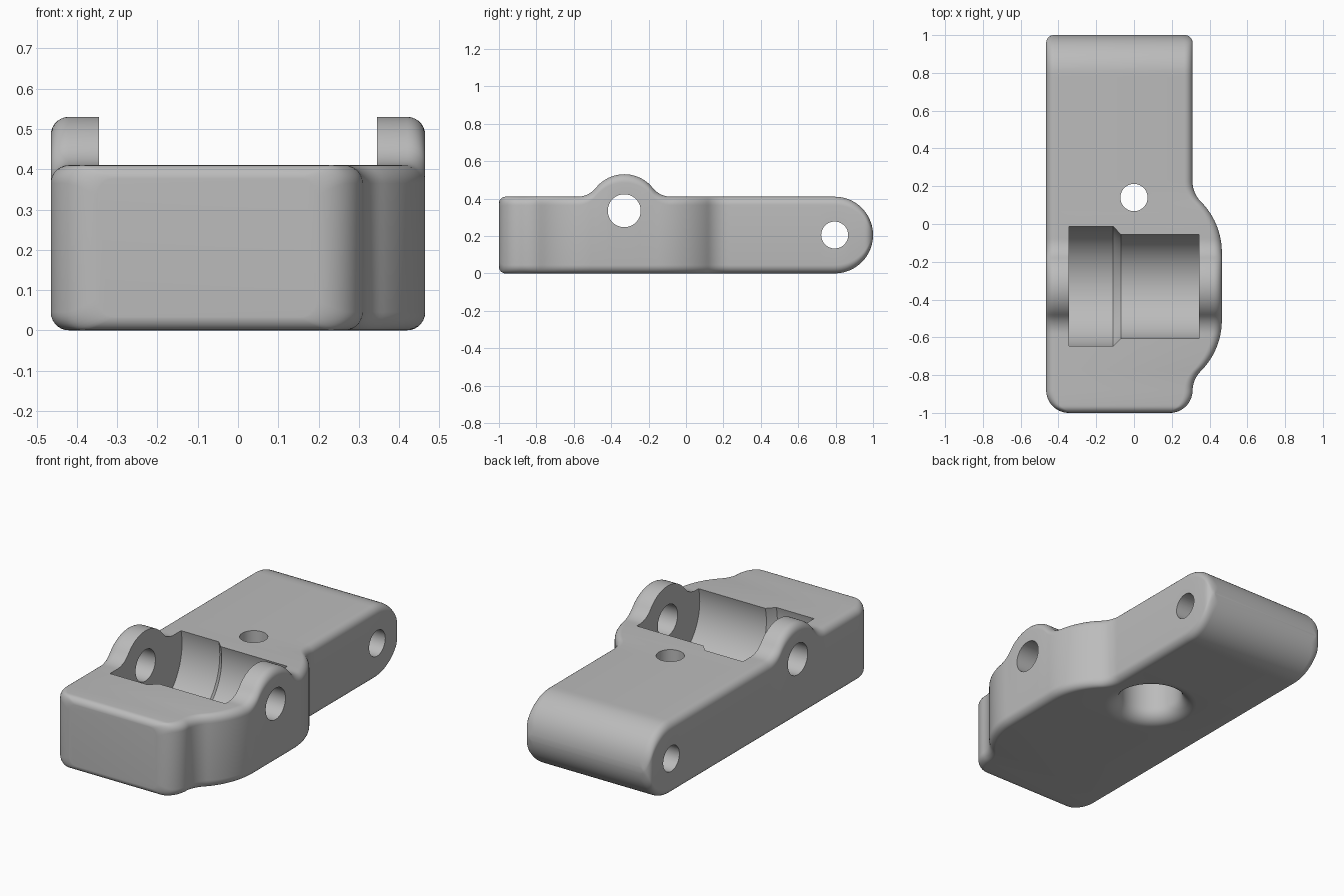
import bpy, bmesh
from math import sin, cos, pi, sqrt, acos

if "Cube" in bpy.data.objects:
    bpy.data.objects.remove(bpy.data.objects["Cube"])

grey = bpy.data.materials.new("plain_grey")
grey.use_nodes = True
grey.diffuse_color = (0.5, 0.5, 0.5, 1)
grey.node_tree.nodes["Principled BSDF"].inputs["Base Color"].default_value = (0.5, 0.5, 0.5, 1)

PIVOT_Y, PIVOT_Z = -0.33, 0.335
THICK, LEFT, RIGHT, EDGE = 0.41, -0.465, 0.31, 0.045
NOSE_R, FRONT_R, BACK_R = 0.205, 0.12, 0.04


def rounding(t, r):
    """Inset of a quarter-round at distance t from the end."""
    return r - sqrt(r * r - (r - t) ** 2) if t < r else 0.0


def bump(d, height, flat, big, small):
    """Height of a convex arc blended into the base by a concave fillet."""
    turn = acos(1 - height / (big + small))
    s = max(0.0, abs(d) - flat)
    if s < big * sin(turn):
        return height - big + sqrt(big * big - s * s)
    left = (big + small) * sin(turn) - s
    return small - sqrt(small * small - left * left) if left > 0 else 0.0


def make_object(name, rings):
    """Loft closed rings of points, capping both ends."""
    bm = bmesh.new()
    loops = [[bm.verts.new(p) for p in ring] for ring in rings]
    n = len(loops[0])
    for a, b in zip(loops, loops[1:]):
        for i in range(n):
            j = (i + 1) % n
            bm.faces.new((a[i], a[j], b[j], b[i]))
    bm.faces.new(loops[0])
    bm.faces.new(loops[-1])
    bmesh.ops.recalc_face_normals(bm, faces=bm.faces)
    mesh = bpy.data.meshes.new(name)
    bm.to_mesh(mesh)
    bm.free()
    mesh.materials.append(grey)
    obj = bpy.data.objects.new(name, mesh)
    bpy.context.collection.objects.link(obj)
    return obj


def section(y):
    """Rounded rectangle across the body at one station."""
    front, back = y + 1, 1 - y
    side = rounding(front, FRONT_R) + rounding(back, BACK_R)
    lift = rounding(front, 0.035) + rounding(back, NOSE_R)
    d = y - PIVOT_Y
    x0, x1 = LEFT + side, RIGHT - side + bump(d, 0.155, 0.18, 0.38, 0.15)
    z0, z1 = lift, THICK - lift + bump(d, 0.12, 0, 0.195, 0.125)
    r = min(EDGE, (z1 - z0) * 0.49)
    corners = ((x1 - r, z1 - r), (x0 + r, z1 - r), (x0 + r, z0 + r), (x1 - r, z0 + r))
    ring = []
    for k, (cx, cz) in enumerate(corners):
        for i in range(8):
            a = (k + i / 7) * pi / 2
            ring.append((cx + r * cos(a), y, cz + r * sin(a)))
    return ring


def lathe(name, axis, centre, profile, steps=72):
    """Turned cutter from (position along axis, radius) pairs."""
    rings = []
    for pos, r in profile:
        ring = []
        for i in range(steps):
            a = 2 * pi * i / steps
            u, v = centre[0] + r * cos(a), centre[1] + r * sin(a)
            ring.append((pos, u, v) if axis == "x" else (u, v, pos))
        rings.append(ring)
    return make_object(name, rings)


# Body, with stations crowded into the rounded ends
arc = [i * pi / 36 for i in range(1, 18)]
stations = [-0.9999] + [-1 + FRONT_R * (1 - cos(a)) for a in arc]
stations += [-0.88 + 0.01 * i for i in range(168)]
stations += [1 - NOSE_R * (1 - cos(a)) for a in reversed(arc)] + [0.9995, 0.9999]
body = make_object("lever_body", [section(y) for y in sorted(stations)])

# Stepped pocket, cross holes and the flared vertical hole
flare = [(0.08 * (1 - cos(a)), 0.165 + 0.08 * (1 - sin(a)))
         for a in [i * pi / 20 for i in range(11)]]
cutters = [
    lathe("pocket_cutter", "x", (PIVOT_Y, PIVOT_Z),
          [(-0.345, 0.325), (-0.11, 0.325), (-0.07, 0.285), (0.345, 0.285)], 128),
    lathe("pivot_hole_cutter", "x", (PIVOT_Y, PIVOT_Z), [(-0.6, 0.088), (0.6, 0.088)]),
    lathe("pin_hole_cutter", "x", (0.795, 0.205), [(-0.6, 0.072), (0.6, 0.072)]),
    lathe("screw_hole_cutter", "z", (0, 0.14),
          [(-0.05, 0.245)] + flare + [(0.25, 0.165), (0.25, 0.072), (0.6, 0.072)]),
]
bpy.context.view_layer.objects.active = body
for cutter in cutters:
    cutter.hide_render = True
    mod = body.modifiers.new(cutter.name, "BOOLEAN")
    mod.operation, mod.solver, mod.object = "DIFFERENCE", "EXACT", cutter
    bpy.ops.object.modifier_apply(modifier=mod.name)
    bpy.data.objects.remove(cutter)

bpy.ops.object.select_all(action="DESELECT")
body.select_set(True)
bpy.ops.object.shade_smooth_by_angle(angle=pi / 6)
